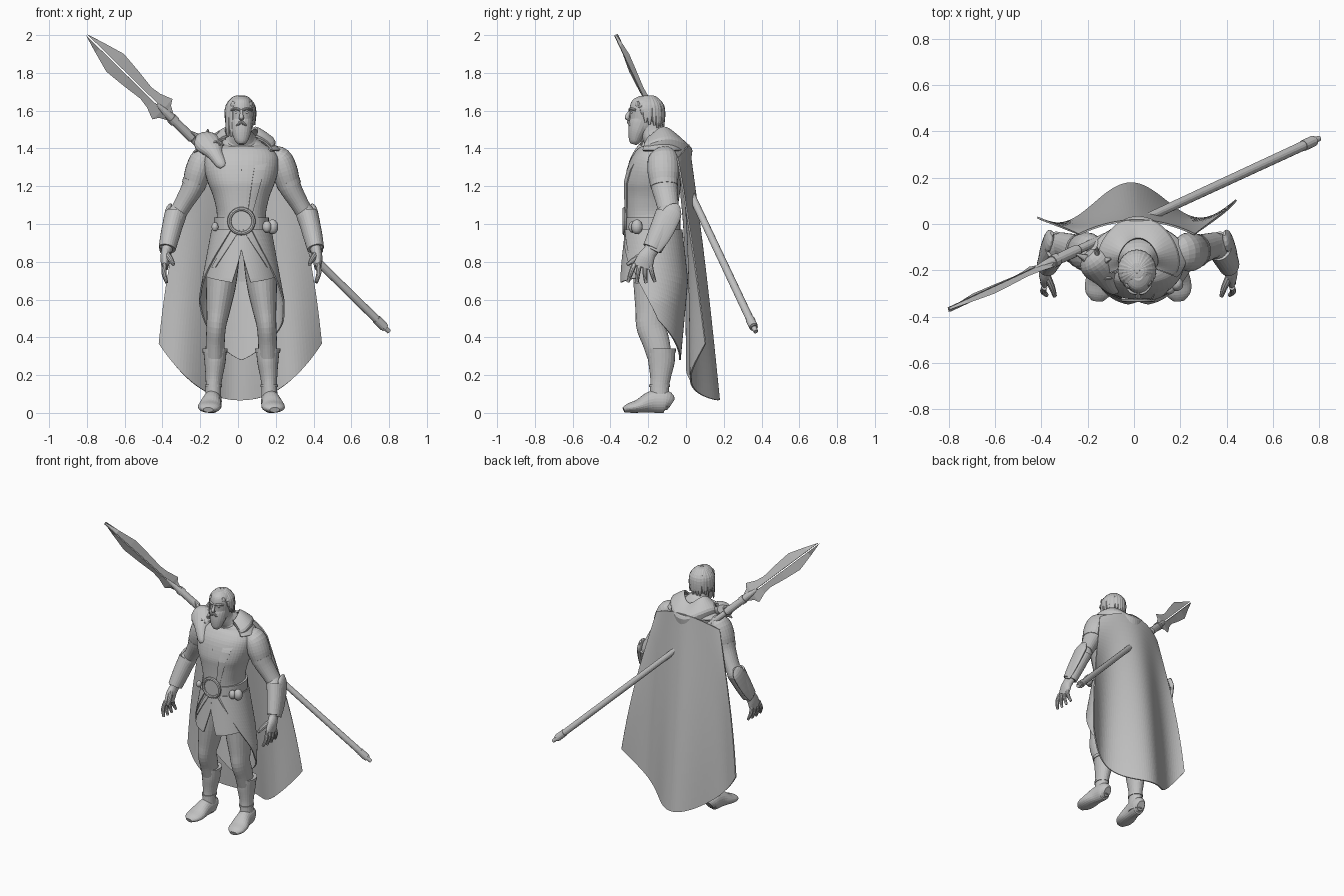
import bpy, bmesh, math, random
from mathutils import Vector
from math import sin, cos, pi, radians

if "Cube" in bpy.data.objects:
    bpy.data.objects.remove(bpy.data.objects["Cube"])
random.seed(4)
MID = .018                      # centre line of the body
X_AXIS = Vector((1, 0, 0))
parts = []

stone = bpy.data.materials.new("stone grey")
stone.use_nodes = True
grey = (.54, .54, .54, 1)
stone.diffuse_color = grey
stone.node_tree.nodes["Principled BSDF"].inputs["Base Color"].default_value = grey


def lerp(a, b, t):
    return a + (b - a) * t


def finish(name, bm):
    bmesh.ops.recalc_face_normals(bm, faces=bm.faces)
    mesh = bpy.data.meshes.new(name)
    bm.to_mesh(mesh)
    bm.free()
    ob = bpy.data.objects.new(name, mesh)
    bpy.context.collection.objects.link(ob)
    mesh.materials.append(stone)
    parts.append(ob)
    return ob


def loft(name, rings):
    """Closed skin over a list of rings, capped at both ends."""
    bm = bmesh.new()
    rows = [[bm.verts.new(p) for p in ring] for ring in rings]
    for low, high in zip(rows, rows[1:]):
        for i in range(len(low)):
            bm.faces.new((low[i - 1], low[i], high[i], high[i - 1]))
    bm.faces.new(rows[0])
    bm.faces.new(rows[-1])
    return finish(name, bm)


def smooth_path(pts, sub):
    """Catmull-Rom resampling of position and radii together."""
    pts = [Vector(p) for p in pts]
    ext = [pts[0]] + pts + [pts[-1]]
    out = []
    for a, b, c, d in zip(ext, ext[1:], ext[2:], ext[3:]):
        for k in range(sub):
            t = k / sub
            out.append(b + (c - a) * (t / 2) + (a * 2 - b * 5 + c * 4 - d) * (t * t / 2)
                       + (b * 3 - a - c * 3 + d) * (t ** 3 / 2))
    return out + [pts[-1]]


def tube(name, pts, seg=24, sub=4, ref=X_AXIS, power=1):
    """Points are x, y, z, half width, half depth; power under 1 squares the section."""
    path = smooth_path(pts, sub)
    spots = [Vector(p[:3]) for p in path]
    turns = [2 * pi * k / seg for k in range(seg)]
    unit = [[math.copysign(abs(c) ** power, c) for c in (cos(a), sin(a))] for a in turns]
    rings = []
    for i, p in enumerate(path):
        along = (spots[min(i + 1, len(spots) - 1)] - spots[max(i - 1, 0)]).normalized()
        side = (ref - along * ref.dot(along)).normalized()
        up = along.cross(side)
        rings.append([spots[i] + side * (p[3] * c) + up * (p[4] * s) for c, s in unit])
    return loft(name, rings)


def sided(pts, s):
    return [(MID + s * p[0], *p[1:]) for p in pts]


def sheet(name, func, nu=32, nv=16, thick=.008):
    """Cloth: func maps u in -1..1 and v in 0..1 to a point."""
    bm = bmesh.new()
    grid = [[bm.verts.new(func(2 * i / nu - 1, j / nv)) for i in range(nu + 1)] for j in range(nv + 1)]
    for a, b in zip(grid, grid[1:]):
        for i in range(nu):
            bm.faces.new((a[i], a[i + 1], b[i + 1], b[i]))
    ob = finish(name, bm)
    mod = ob.modifiers.new("thickness", "SOLIDIFY")
    mod.thickness = thick
    mod.offset = 0
    return ob


def ball(name, loc, size):
    bm = bmesh.new()
    bmesh.ops.create_uvsphere(bm, u_segments=24, v_segments=16, radius=1)
    for v in bm.verts:
        v.co = Vector([c * s for c, s in zip(v.co, size)]) + Vector(loc)
    return finish(name, bm)


def ring(name, loc, big, small, seg=32):
    turns = [2 * pi * k / seg for k in range(seg + 1)]
    x, y, z = loc
    return loft(name, [[(x + (big + small * cos(b)) * cos(a), y + small * sin(b),
                         z + (big + small * cos(b)) * sin(a)) for b in turns[:-1:4]] for a in turns])


# Torso, neck and chest
torso = [(0, -.165, .88, .14, .12), (0, -.175, .97, .138, .135), (0, -.18, 1.05, .13, .138),
         (0, -.18, 1.12, .142, .141), (0, -.178, 1.17, .158, .146), (0, -.176, 1.22, .178, .149),
         (0, -.17, 1.29, .196, .138), (0, -.155, 1.35, .195, .12), (0, -.145, 1.4, .155, .097),
         (0, -.15, 1.44, .09, .075), (0, -.18, 1.48, .056, .06), (0, -.2, 1.54, .05, .055)]
tube("torso", sided(torso, 1), 48, power=.86)


def chest(x, z, out=.006):
    """Point on the front of the torso."""
    for a, b in zip(torso, torso[1:]):
        if a[2] <= z <= b[2]:
            cy, rx, ry = [lerp(a[k], b[k], (z - a[2]) / (b[2] - a[2])) for k in (1, 3, 4)]
            rise = max(0, 1 - abs(x / rx) ** 2.33) ** .43
            return (MID + x, cy - ry * rise - out, z)


# Shirt collar slit and wide diagonal lapel
tube("shirt_slit", [(*chest(0, lerp(1.39, 1.28, t / 6), .002), .005, .004) for t in range(7)], 8)
sheet("chest_lapel", lambda u, v: chest(lerp(.125, .045, v ** .8) + u * lerp(.035, .012, v),
                                        lerp(1.385, 1.05, v)), 8, 20, .006)

# Arms, bracers and hands
for s, tag in ((1, "left"), (-1, "right")):
    tube(tag + "_upper_arm", sided([(.15, -.13, 1.38, .03, .05), (.2, -.122, 1.35, .062, .078),
         (.228, -.12, 1.28, .07, .084), (.255, -.115, 1.2, .06, .07), (.3, -.1, 1.12, .05, .06),
         (.335, -.09, 1.06, .046, .055)], s))
    tube(tag + "_sleeve_hem", sided([(.246, -.117, 1.225, .066, .076), (.256, -.115, 1.2, .063, .073)], s))
    tube(tag + "_forearm", sided([(.325, -.09, 1.09, .04, .045), (.345, -.1, 1.04, .052, .062),
         (.375, -.14, .95, .045, .052), (.393, -.18, .87, .03, .04), (.398, -.2, .84, .026, .038)], s))
    tube(tag + "_bracer", sided([(.35, -.095, 1.05, .056, .068), (.375, -.14, .95, .052, .06),
         (.393, -.178, .87, .045, .052)], s))
    tube(tag + "_elbow_plate", sided([(.372, -.04, 1.1, .006, .012), (.385, -.07, 1.06, .02, .05),
         (.412, -.13, .94, .014, .05), (.425, -.17, .86, .008, .03)], s))
    tube(tag + "_palm", sided([(.398, -.19, .86, .025, .034), (.402, -.212, .82, .027, .046),
         (.405, -.23, .77, .018, .052)], s))
    for k in range(4):
        spread = k / 3
        y, drop = lerp(-.272, -.19, spread), .08 - .018 * abs(spread - .45)
        tube(tag + "_finger", sided([(.405, y, .79, .013, .014), (.41, y - .02 + .03 * spread, .74, .013, .013),
             (.395, y - .035 + .06 * spread, .765 - drop, .008, .009)], s), 10)
    tube(tag + "_thumb", sided([(.395, -.225, .84, .018, .018), (.372, -.275, .81, .014, .015),
         (.36, -.312, .785, .009, .009)], s), 10)

    # Legs and boots
    tube(tag + "_leg", sided([(.075, -.16, .95, .075, .11), (.1, -.165, .78, .085, .115),
         (.11, -.17, .66, .078, .107), (.123, -.18, .54, .062, .088), (.133, -.185, .46, .052, .078),
         (.138, -.16, .38, .05, .072), (.14, -.14, .3, .05, .065)], s))
    tube(tag + "_boot_shaft", sided([(.14, -.13, .335, .062, .072), (.14, -.13, .27, .056, .07),
         (.145, -.135, .19, .045, .055), (.148, -.14, .13, .041, .05), (.15, -.14, .03, .045, .055)], s))
    tube(tag + "_boot_cuff", sided([(.14, -.13, .34, .067, .077), (.14, -.13, .318, .065, .075)], s))
    tube(tag + "_ankle_strap", sided([(.148, -.14, .15, .046, .055), (.148, -.14, .138, .046, .055)], s))
    tube(tag + "_foot", sided([(.147, -.08, .045, .027, .035), (.15, -.11, .06, .046, .06),
         (.157, -.18, .058, .05, .058), (.167, -.25, .036, .061, .036), (.173, -.3, .026, .054, .026),
         (.176, -.33, .016, .026, .014)], s))

# Belt, buckle and pouches
tube("belt", sided([(0, -.176, z, .145, .146) for z in (.96, 1.035)], 1), 48, power=.9)
ring("buckle_ring", (MID, -.326, 1.015), .064, .011)
tube("buckle_disc", [(MID, y, 1.015, .055, .055) for y in (-.3, -.328)], 32)
for x, y, r in ((.135, -.28, .024), (.165, -.26, .03), (-.14, -.27, .018)):
    ball("belt_pouch", (MID + x, y, .985), (r, r, r * 1.3))


# Tunic skirt and long coat tails
def hip(a, z, grow=0):
    t = (.97 - z) / .27
    rx = .145 + .05 * min(t, 1.4) + grow
    ry = .143 + .03 * min(t, 1) - .025 * max(0, t - 1) + grow
    return (MID + rx * sin(a), -.176 - ry * cos(a), z)


for s, tag in ((1, "left"), (-1, "right")):
    def panel(u, v):
        z = lerp(.97, .69, v)
        w = (u + 1) / 2
        start = max(0, (.86 - z) / .17) * .25
        return hip(s * lerp(start, 1.9, w), z + .05 * w * v)
    sheet(tag + "_skirt_panel", panel, 24, 16)

    def sash(u, v):
        return hip(s * (.15 + .75 * v + .09 * u), lerp(.97, .77, v), .007)
    sheet(tag + "_sash", sash, 4, 10, .005)


def tails(u, v):
    start = .35 + 1.4 * v
    a = pi - u * (pi - start)
    return hip(a, lerp(.97, lerp(.28, .54 - .05 * u, abs(u) ** 1.3), v), .01)


sheet("coat_tails", tails, 48, 20)


# Cape with deep folds
def cape(u, v):
    top = Vector((.25 * u, .015 - .06 * u * u, 1.42 - .07 * u * u))
    low = Vector((.43 * u, .1 + .076 * cos(pi * (u + .06) / .7) - .035 * max(0, -u) ** 2, .067 + .3 * abs(u) ** 2.2))
    p = top.lerp(low, v)
    return (p.x * (1 + .06 * sin(pi * v)) + .012, p.y + .008 * sin(pi * v), p.z)


sheet("cape", cape, 56, 36)


# Lowered hood and shoulder mantle
def hood(u, v):
    a = pi + u * 2.1
    back = (1 - cos(a)) / 2
    r = lerp(.085, .165, min(v * 1.6, 1)) - .03 * max(0, v - .6)
    drop = .09 * v ** 1.5 + .08 * max(0, v - .6) + .04 * v * (1 - u * u) ** 2
    return (MID + r * sin(a) * (1 + .1 * v), -.16 - r * cos(a) * (.55 + .6 * back),
            1.465 + .045 * sin(pi * u) ** 2 - drop)


def mantle(u, v):
    a = pi + u * 2.2
    return (MID + lerp(.1, .205, v) * sin(a), -.145 - lerp(.09, .142, v) * cos(a),
            1.45 - .06 * v ** 1.8)


sheet("hood", hood, 40, 14, .012)
sheet("shoulder_mantle", mantle, 40, 10)

# Head, face and beard
tube("head", [(MID, -.245, 1.475, .03, .035), (MID, -.232, 1.51, .052, .065),
     (MID, -.222, 1.56, .062, .077), (MID, -.215, 1.61, .066, .083),
     (MID, -.212, 1.65, .056, .072), (MID, -.21, 1.675, .025, .035)], 28)
tube("nose", [(MID, -.293, 1.605, .007, .006), (MID, -.306, 1.58, .009, .01),
     (MID, -.312, 1.562, .013, .012), (MID, -.295, 1.553, .01, .006)], 12)
tube("beard", [(MID, -.278, 1.422, .016, .016), (MID, -.273, 1.44, .034, .03),
     (MID, -.26, 1.485, .051, .048), (MID, -.245, 1.525, .058, .06), (MID, -.235, 1.55, .06, .058)], 20)
tube("moustache", [(MID + x, -.305 + abs(x) * .5, 1.54 - abs(x) * .7, r, r)
     for x, r in ((-.035, .003), (-.015, .009), (0, .008), (.015, .009), (.035, .003))],
     10, ref=Vector((0, 0, 1)))
for s, tag in ((1, "left"), (-1, "right")):
    tube(tag + "_brow", [(MID + s * x, y, z, .007, .008) for x, y, z in
         ((.008, -.298, 1.603), (.03, -.293, 1.61), (.052, -.266, 1.603))], 10, ref=Vector((0, 0, 1)))
    ball(tag + "_eye", (MID + s * .026, -.284, 1.59), (.011, .009, .007))
    ball(tag + "_ear", (MID + s * .066, -.205, 1.575), (.01, .017, .026))

# Hair: a cap and combed locks
ball("hair_cap", (MID - .002, -.196, 1.613), (.071, .074, .066))
locks = 26
for k in range(locks):
    a = 2 * pi * k / locks + random.uniform(-.06, .06)
    front = max(0, cos(a))
    reach = lerp(1.515, 1.645, min(1, front * 1.5)) + random.uniform(-.012, .012)
    if -1.3 < math.remainder(a, 2 * pi) < -.6:
        reach = 1.46            # long locks beside the face
    lock = []
    for t, r in ((.15, .014), (.5, .018), (.95, .018), (1.03, .017), (1.05, .005)):
        i = len(lock)
        z = (1.672, 1.664, 1.625, lerp(1.625, reach, .5), reach)[i]
        lock.append((MID - .005 + .072 * t * sin(a), -.2 - .078 * t * cos(a), z, r, r * .6))
    tube("hair_lock", lock, 8, 3, Vector((cos(a), sin(a), 0)))

# Spear across the back
tip, butt = Vector((-.8, -.37, 2)), Vector((.8, .37, .43))
aim = (butt - tip).normalized()
wide = Vector((.7, 0, .7))
wide = (wide - aim * wide.dot(aim)).normalized()
flat = aim.cross(wide)


def rod(name, spans, seg=14):
    return tube(name, [(*(tip + aim * t), r, r) for t, r in spans], seg, 1, wide)


full = (butt - tip).length
rod("spear_shaft", ((.62, .018), (full - .03, .021)))
rod("spear_socket", ((.55, .012), (.61, .02), (.66, .023), (.82, .025), (.83, .018)))
rod("spear_collar", ((.66, .028), (.69, .028)))
rod("spear_butt", ((full - .1, .024), (full - .04, .024), (full - .035, .014), (full, .012)))
outline = ((0, .004), (.1, .034), (.22, .066), (.34, .056), (.46, .042), (.52, .05), (.59, .076), (.61, .045), (.66, .02))
for s, tag in ((1, "upper"), (-1, "lower")):
    loft(tag + "_blade", [(tip + aim * t + wide * s * w, tip + aim * t + wide * s * .004 + flat * .01,
                           tip + aim * t + wide * s * .004 - flat * .01) for t, w in outline])

# Beast skull on the right shoulder
tube("skull", [(-.2, -.13, 1.455, .035, .03), (-.175, -.16, 1.44, .068, .05), (-.145, -.2, 1.41, .07, .045),
     (-.12, -.245, 1.37, .042, .034), (-.09, -.28, 1.32, .03, .024), (-.078, -.29, 1.3, .016, .014)], 18)
for end in ((-.25, -.13, 1.49), (-.235, -.19, 1.38), (-.1, -.15, 1.49), (-.16, -.1, 1.5), (-.075, -.21, 1.42)):
    tube("skull_spike", [(-.16, -.17, 1.43, .035, .028), (*end, .004, .004)], 10, 3, Vector((0, 1, 0)))
for x, z in ((-.17, 1.395), (-.115, 1.42)):
    ring("skull_eye_rim", (x, -.235, z), .016, .006, 16)

# Apply thickness and shade
for ob in bpy.context.view_layer.objects:
    ob.select_set(ob in parts)
bpy.context.view_layer.objects.active = parts[0]
bpy.ops.object.convert(target="MESH")
bpy.ops.object.shade_smooth_by_angle(angle=radians(45))
